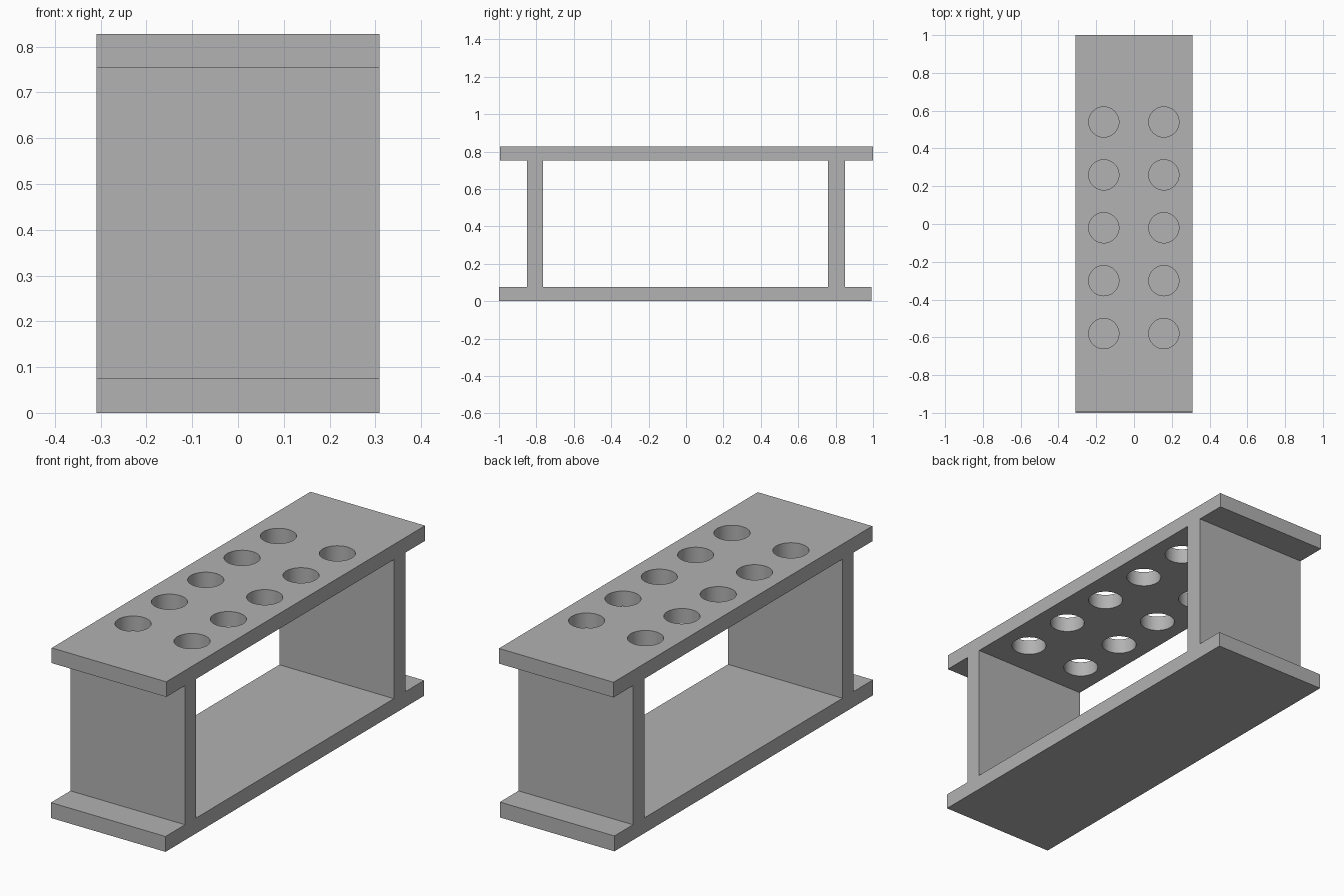
import bpy
import math

old = bpy.data.objects.get("Cube")
if old:
    bpy.data.objects.remove(old, do_unlink=True)

grey = bpy.data.materials.new("plain_grey")
grey.use_nodes = True
color = (0.445, 0.445, 0.445, 1)
grey.diffuse_color = color
grey.node_tree.nodes["Principled BSDF"].inputs["Base Color"].default_value = color

HALF_WIDTH = 0.309
BASE_TOP, SHELF_BOTTOM, SHELF_TOP = 0.075, 0.753, 0.827
OVERLAP = 0.03


def box(name, y0, y1, z0, z1):
    """Full-width slab between the given depths and heights."""
    bpy.ops.mesh.primitive_cube_add(size=1, location=(0, (y0 + y1) / 2, (z0 + z1) / 2))
    ob = bpy.context.object
    ob.name = name
    ob.scale = (2 * HALF_WIDTH, y1 - y0, z1 - z0)
    bpy.ops.object.transform_apply(location=True, rotation=False, scale=True)
    ob.data.materials.append(grey)
    return ob


def combine(target, tool, operation):
    """Apply a boolean and discard the tool object."""
    mod = target.modifiers.new(operation.lower(), "BOOLEAN")
    mod.operation = operation
    mod.solver = "EXACT"
    mod.object = tool
    bpy.context.view_layer.objects.active = target
    bpy.ops.object.modifier_apply(modifier=mod.name)
    bpy.data.objects.remove(tool, do_unlink=True)


# Base and shelf joined by two upright walls
rack = box("tube_rack", -1.0, 0.993, 0, BASE_TOP)
for name, y0, y1 in (("front_wall", -0.85, -0.765), ("back_wall", 0.76, 0.85)):
    wall = box(name, y0, y1, BASE_TOP - OVERLAP, SHELF_BOTTOM + OVERLAP)
    combine(rack, wall, "UNION")
combine(rack, box("shelf", -0.994, 1.0, SHELF_BOTTOM, SHELF_TOP), "UNION")

# Two rows of five round holes through the shelf
for x in (-0.16, 0.158):
    for row in range(5):
        bpy.ops.mesh.primitive_cylinder_add(
            vertices=48, radius=0.08, depth=0.2,
            location=(x, -0.58 + 0.28 * row, (SHELF_BOTTOM + SHELF_TOP) / 2))
        hole = bpy.context.object
        hole.data.materials.append(grey)
        combine(rack, hole, "DIFFERENCE")

# Merge coplanar faces and smooth only the hole walls
bpy.ops.object.select_all(action="DESELECT")
rack.select_set(True)
bpy.context.view_layer.objects.active = rack
bpy.ops.object.mode_set(mode="EDIT")
bpy.ops.mesh.select_all(action="SELECT")
bpy.ops.mesh.dissolve_limited(angle_limit=math.radians(1))
bpy.ops.object.mode_set(mode="OBJECT")
bpy.ops.object.shade_smooth_by_angle(angle=math.radians(30))
